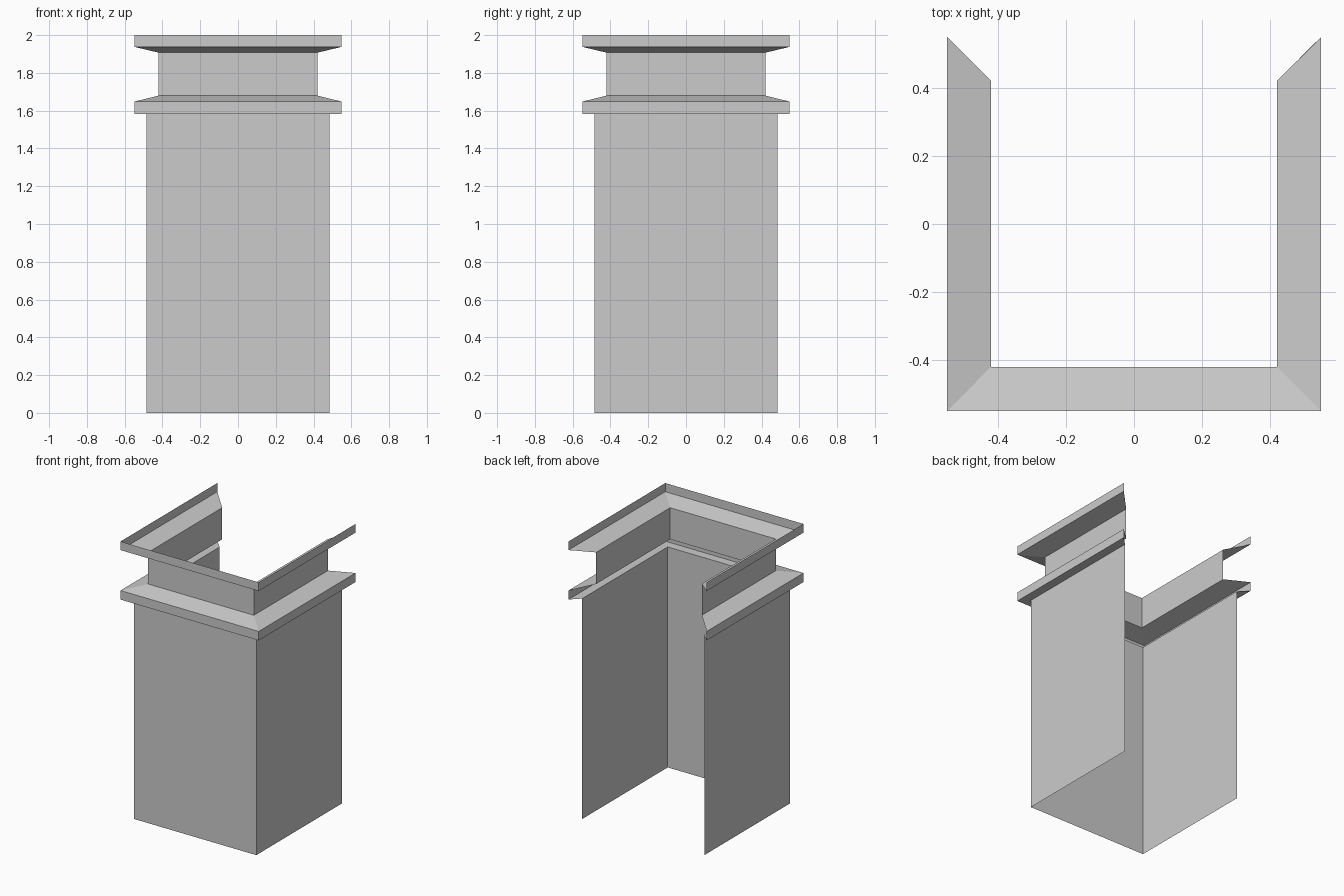
import bpy, bmesh

if "Cube" in bpy.data.objects:
    bpy.data.objects.remove(bpy.data.objects["Cube"])


def sweep_three_sides(name, profile):
    """Sweep a (half-width, height) profile round left, front and right; back stays open."""
    path = [(-1, 1), (-1, -1), (1, -1), (1, 1)]
    bm = bmesh.new()
    rows = [[bm.verts.new((sx * w, sy * w, z)) for sx, sy in path]
            for w, z in profile]
    for low, high in zip(rows, rows[1:]):
        for i in range(3):
            bm.faces.new((low[i], low[i + 1], high[i + 1], high[i]))
    mesh = bpy.data.meshes.new(name)
    bm.to_mesh(mesh)
    bm.free()
    obj = bpy.data.objects.new(name, mesh)
    bpy.context.collection.objects.link(obj)
    return obj


# Tall plain shaft
sweep_three_sides("shaft", [(0.485, 0), (0.485, 1.583)])

# Lower collar: flat underside, vertical band, sloped top
sweep_three_sides("lower_collar", [(0.485, 1.583), (0.549, 1.583),
                                   (0.549, 1.648), (0.42, 1.68)])

# Recessed neck
sweep_three_sides("neck", [(0.42, 1.68), (0.42, 1.907)])

# Upper rim: flared underside and vertical band, open on top
sweep_three_sides("upper_rim", [(0.42, 1.907), (0.549, 1.938), (0.549, 2.0)])
